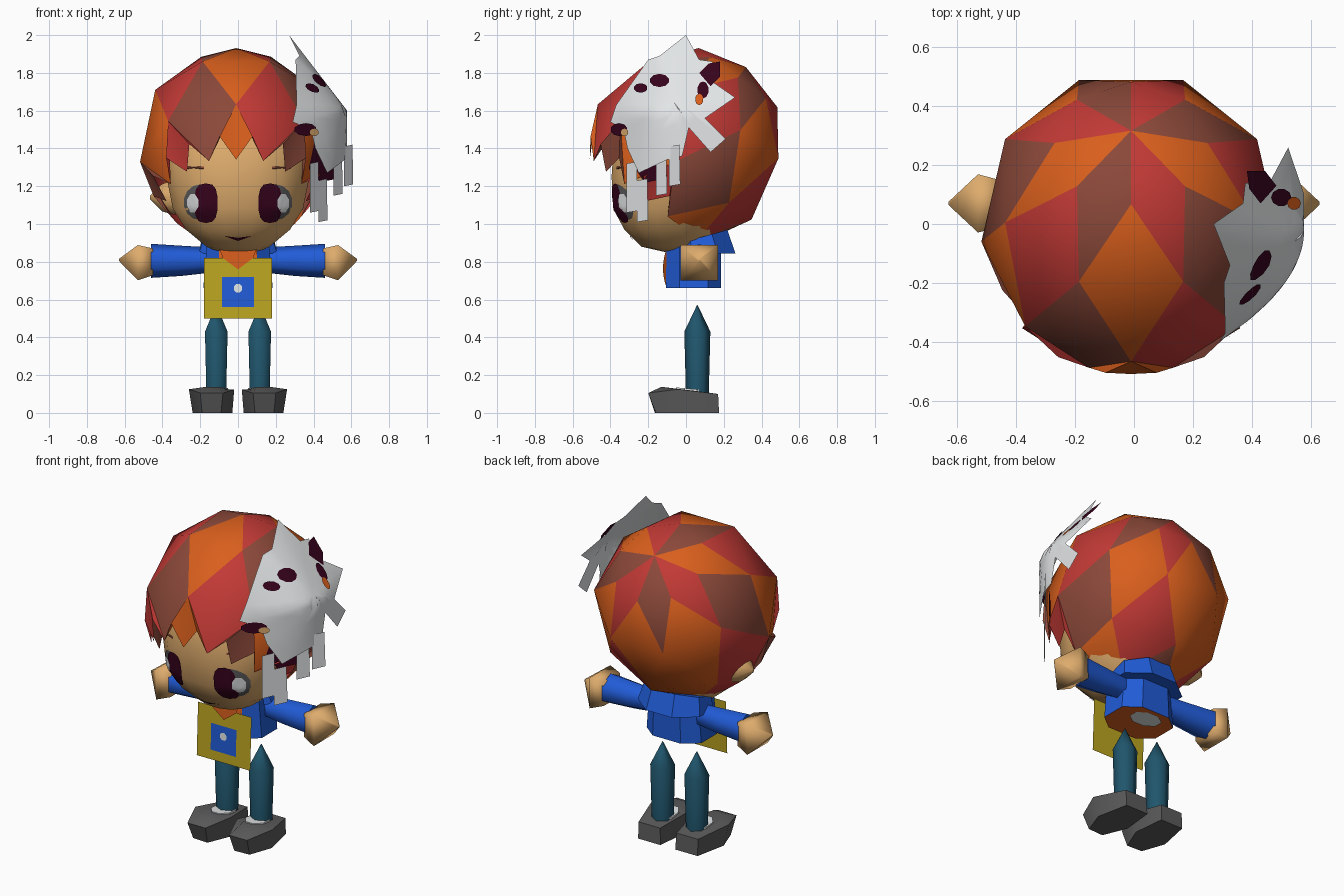
import bpy, bmesh
from math import sin, cos, pi, radians, copysign
from mathutils import Vector
from mathutils.bvhtree import BVHTree

cube = bpy.data.objects.get("Cube")
if cube:
    bpy.data.objects.remove(cube)


def material(name, code):
    mat = bpy.data.materials.new(name)
    mat.use_nodes = True
    rgb = [(c / 255) ** 2.2 for c in bytes.fromhex(code)]
    mat.diffuse_color = (*rgb, 1)
    mat.node_tree.nodes["Principled BSDF"].inputs["Base Color"].default_value = (*rgb, 1)
    return mat


skin = material("skin", "DDAA6C")
red = material("hair red", "C03C38")
orange = material("orange", "D85F22")
brown = material("hair brown", "8A4A3C")
white = material("white", "E4E7E8")
blue = material("jacket blue", "265CD6")
yellow = material("bib yellow", "BCA426")
teal = material("trouser teal", "25566C")
grey = material("shoe grey", "5C5C5C")
dark = material("dark plum", "3A0A22")


def finish(bm, name, mats, angle=0):
    mesh = bpy.data.meshes.new(name)
    bm.to_mesh(mesh)
    obj = bpy.data.objects.new(name, mesh)
    bpy.context.collection.objects.link(obj)
    for m in mats:
        mesh.materials.append(m)
    if angle:
        bpy.ops.object.select_all(action="DESELECT")
        obj.select_set(True)
        bpy.context.view_layer.objects.active = obj
        bpy.ops.object.shade_smooth_by_angle(angle=radians(angle))
    return obj


def loft(rings):
    """Closed skin over a list of point rings, capped at both ends."""
    bm = bmesh.new()
    rows = [[bm.verts.new(p) for p in ring] for ring in rings]
    n = len(rows[0])
    for a, b in zip(rows, rows[1:]):
        for i in range(n):
            j = (i + 1) % n
            bm.faces.new((a[i], a[j], b[j], b[i]))
    bm.faces.new(rows[0])
    bm.faces.new(rows[-1])
    bmesh.ops.recalc_face_normals(bm, faces=bm.faces)
    return bm


def oval(n, cx, cy, rx, ry, power=1):
    out = []
    for i in range(n):
        a = 2 * pi * (i + .5) / n
        c, s = cos(a), sin(a)
        out.append((cx + rx * copysign(abs(c) ** power, c), cy + ry * copysign(abs(s) ** power, s)))
    return out


def plate(name, outline, mat, surface, out, centre=None, rings=3):
    """Thin sheet: a flat star-shaped outline laid on a surface."""
    n = len(outline)
    cu, cv = centre or (sum(p[0] for p in outline) / n, sum(p[1] for p in outline) / n)
    bm = bmesh.new()
    mid = bm.verts.new(surface(cu, cv))
    rows = [[bm.verts.new(surface(cu + (u - cu) * t / rings, cv + (v - cv) * t / rings))
             for u, v in outline] for t in range(1, rings + 1)]
    for i in range(n):
        j = (i + 1) % n
        bm.faces.new((mid, rows[0][i], rows[0][j]))
        for a, b in zip(rows, rows[1:]):
            bm.faces.new((a[i], b[i], b[j], a[j]))
    bm.normal_update()
    if sum(f.normal.dot(Vector(out)) * f.calc_area() for f in bm.faces) < 0:
        bmesh.ops.reverse_faces(bm, faces=bm.faces)
    return finish(bm, name, [mat], 30)


def rect(x0, x1, z0, z1):
    return [(x0, z0), (x1, z0), (x1, z1), (x0, z1)]


# Head: z, half width, front y, back y
levels = [(.84, .08, -.06, .1), (.88, .17, -.24, .12), (.97, .28, -.33, .16), (1.08, .35, -.39, .24),
          (1.25, .385, -.4, .33), (1.4, .39, -.39, .33), (1.58, .33, -.3, .26)]
head = loft([[(x, y, z) for x, y in oval(16, 0, (f + b) / 2, w, (b - f) / 2, .85)]
             for z, w, f, b in levels])
tree = BVHTree.FromBMesh(head)
finish(head, "head", [skin], 60)


def on_face(lift):
    def place(x, z):
        hit = tree.ray_cast(Vector((x, -2, z)), Vector((0, 1, 0)))[0]
        return (x, (hit.y if hit else 0) - lift, z)
    return place


# Face details, and the one ear left uncovered
FRONT = (0, -1, 0)
for s, side in ((1, "left"), (-1, "right")):
    plate(side + "_eye_rim", oval(14, s * .2, 1.115, .088, .095), grey, on_face(.005), FRONT)
    plate(side + "_eye", oval(14, s * .17, 1.11, .062, .105, .7), dark, on_face(.009), FRONT)
    plate(side + "_eye_shine", oval(8, s * .24, 1.11, .032, .052), white, on_face(.012), FRONT)
    plate(side + "_brow", rect(s * .18, s * .28, 1.292, 1.305), brown, on_face(.006), FRONT)
smile = [(-.075, .937), (0, .91), (.075, .937), (0, .924)]
plate("mouth", smile, dark, on_face(.008), FRONT)
ear = [[(-x, .02 + y, z) for y, z in oval(8, 0, 1.14, r, r)]
       for x, r in ((.33, .1), (.4, .08), (.465, .012))]
finish(loft(ear), "right_ear", [skin], 80)

# Hair: staggered rings of kites around a crown tilted to the back
N, RADIUS, HUB = 8, .52, Vector((-.01, .005, 1.415))
CROWN, FACING, SIDE = Vector((0, .6, .8)), Vector((0, -.8, .6)), Vector((1, 0, 0))
bm = bmesh.new()
POLAR = [0, 30, 63, 102, 134]


def hair_vert(polar, turn):
    t, a = radians(polar), 2 * pi * (turn - .5) / N
    way = CROWN * cos(t) + (FACING * cos(a) + SIDE * sin(a)) * sin(t)
    return bm.verts.new(HUB + way * RADIUS)


def hair_face(verts, row, k):
    face = bm.faces.new(verts)
    turn = k if k <= N // 2 else k - N
    face.material_index = 1 if (row, turn) == (2, 4) else (turn + 2 * row) % 3
    face.normal_update()
    if face.normal.dot(face.calc_center_median() - HUB) < 0:
        face.normal_flip()


pole = hair_vert(0, 0)
rings = [[pole] * N]
for i in range(1, 5):
    rings.append([hair_vert(POLAR[i], k + i / 2) for k in range(N)])
for i in range(1, 4):
    for k in range(N):
        top, low = rings[i - 1][k], rings[i + 1][k - 1]
        a, b = rings[i][k - 1], rings[i][k]
        # Fold each kite along its shorter diagonal so it bulges outward
        if (top.co - low.co).length < (a.co - b.co).length:
            halves = (top, a, low), (top, low, b)
        else:
            halves = (top, a, b), (a, low, b)
        for half in halves:
            hair_face(half, i, k)
# Pointed locks along the front rim, a straight edge at the nape
for k in range(N):
    turn = k + 1.5
    notch = 134 if cos(2 * pi * (turn - .5) / N) < -.4 else 121
    locks = [rings[4][k - 1], hair_vert(notch, turn - .25), hair_vert(135, turn),
             hair_vert(notch, turn + .25), rings[4][k]]
    for a, b in zip(locks, locks[1:]):
        hair_face((rings[3][k], a, b), 4, k)
finish(bm, "hair", [red, orange, brown], 50)

# Mask worn on the left side of the head
MASK = (1, 0, .3)


def on_mask(lift):
    def place(y, z):
        return (.578 + lift - .77 * max(0, z - 1.6) - 2 * min(0, y + .02) ** 2, y, z)
    return place


shell = [(0, 2), (.07, 1.87), (.14, 1.86), (.13, 1.76), (.26, 1.67), (.1, 1.56), (.21, 1.45),
         (.13, 1.38), (.015, 1.51), (-.02, 1.36), (-.1, 1.34), (-.25, 1.27), (-.31, 1.4),
         (-.33, 1.5), (-.4, 1.54), (-.37, 1.63), (-.2, 1.87), (-.14, 1.89)]
plate("mask", shell, white, on_mask(0), MASK, (-.06, 1.64), rings=5)
corner = [(.07, 1.8), (.13, 1.73), (.18, 1.78), (.18, 1.86), (.12, 1.85)]
plate("mask_corner", corner, dark, on_mask(.006), MASK, rings=1)
for name, spot, mat, lift in (
        ("front_hole", (-.24, 1.72, .036, .025), dark, .007),
        ("back_hole", (-.14, 1.76, .052, .035), dark, .007),
        ("edge_mark", (-.355, 1.5, .045, .034), dark, .007),
        ("edge_dot", (-.325, 1.485, .02, .02), skin, .012),
        ("rear_mark", (.09, 1.71, .03, .045), dark, .007),
        ("rear_dot", (.07, 1.66, .022, .03), orange, .012)):
    plate("mask_" + name, oval(10, *spot), mat, on_mask(lift), MASK)
# Dark lining that shows past the front edge
lining = [(.31, 1.57), (.37, 1.5), (.44, 1.42), (.51, 1.38), (.53, 1.24), (.42, 1.22), (.36, 1.32),
          (.32, 1.44)]
plate("mask_lining", lining, dark, lambda x, z: (x, 1.1 * (x - .32) - .33, z), FRONT, rings=1)


# Ragged strips hanging on a slant below the mask
def on_strip(y, z):
    return (.41 + .8 * (y + .28), y, z)


for i, (y, low, high) in enumerate([(-.285, 1.06, 1.33), (-.23, 1.01, 1.24), (-.13, 1.15, 1.4),
                                    (-.06, 1.2, 1.42)]):
    strip = [(y - .03, low), (y + .03, low + .01), (y + .025, high), (y - .03, high - .01)]
    plate("mask_strip_%d" % (i + 1), strip, white, on_strip, MASK, rings=1)

# Torso with a shirt showing in front and below, and a flared collar
torso = loft([[(x, y, z) for x, y in oval(8, 0, .04, w, .155, .75)]
              for z, w in ((.66, .195), (.78, .185), (.9, .175))])
for f in torso.faces:
    f.material_index = int(f.normal.z < -.8)
finish(torso, "torso", [blue, orange])
plate("shirt_front", rect(-.1, .1, .66, .87), orange, lambda x, z: (x, 2 * x * x - .122, z), FRONT)
plate("shirt_tail", oval(8, 0, .1, .1, .07), white, lambda x, y: (x, y, .655), (0, 0, -1), rings=1)
upper = [(x, y, .93 + .28 * (y - .08)) for x, y in oval(8, 0, .08, .2, .15)]
lower = [(x, y, .845) for x, y in oval(8, 0, .1, .225, .175)]
finish(loft([lower, upper]), "collar", [blue])


# Bib, emblem and scarf tip
def on_bib(lift):
    return lambda x, z: (x, -.127 - .04 * (.82 - z) - lift, z)


plate("bib", rect(-.18, .18, .5, .82), yellow, on_bib(0), FRONT, rings=1)
plate("bib_patch", rect(-.085, .085, .56, .72), blue, on_bib(.005), FRONT, rings=1)
plate("bib_dot", oval(8, 0, .66, .024, .024), white, on_bib(.009), FRONT, rings=1)
plate("scarf_tip", [(-.1, .87), (-.08, .82), (0, .76), (.08, .82), (.1, .87)], orange,
      on_bib(.007), FRONT, rings=1)

# Limbs
for s, side in ((1, "left"), (-1, "right")):
    def across(n, x, z, ry, rz):
        return [(s * x, y, h) for y, h in oval(n, .07, z, ry, rz)]

    finish(loft([across(6, .12, .81, .06, .065), across(6, .3, .805, .08, .08),
                 across(6, .46, .805, .095, .09)]), side + "_sleeve", [blue], 70)
    finish(loft([across(4, .45, .8, .11, .1), across(4, .53, .795, .14, .132),
                 across(4, .63, .81, .008, .008)]), side + "_hand", [skin], 95)

    leg = [[(x, y, z) for x, y in oval(6, s * .115, .06, r, r)]
           for z, r in ((.08, .06), (.43, .069), (.57, .002))]
    finish(loft(leg), side + "_leg", [teal], 70)

    # Wedge shoe with a pointed toe
    sole = [(.05, .175), (.2, .175), (.24, -.02), (.19, -.16), (.09, -.165), (.03, -.02)]
    top = [(.055, .17), (.2, .17), (.26, -.04), (.2, -.2), (.08, -.2), (.02, -.04)]
    heights = [.1, .1, .125, .105, .105, .125]
    shoe = loft([[(s * x, y, 0) for x, y in sole],
                 [(s * x, y, h) for (x, y), h in zip(top, heights)],
                 [(s * (.125 + (x - .125) * .6), y * .65, .122 - .08 * y) for x, y in top]])
    finish(shoe, side + "_shoe", [grey], 40)
    cuff = [[(x, y, z - .09 * y) for x, y in oval(8, s * .115, .025, .066, .085)] for z in (.1, .13)]
    finish(loft(cuff), side + "_sock", [white])
